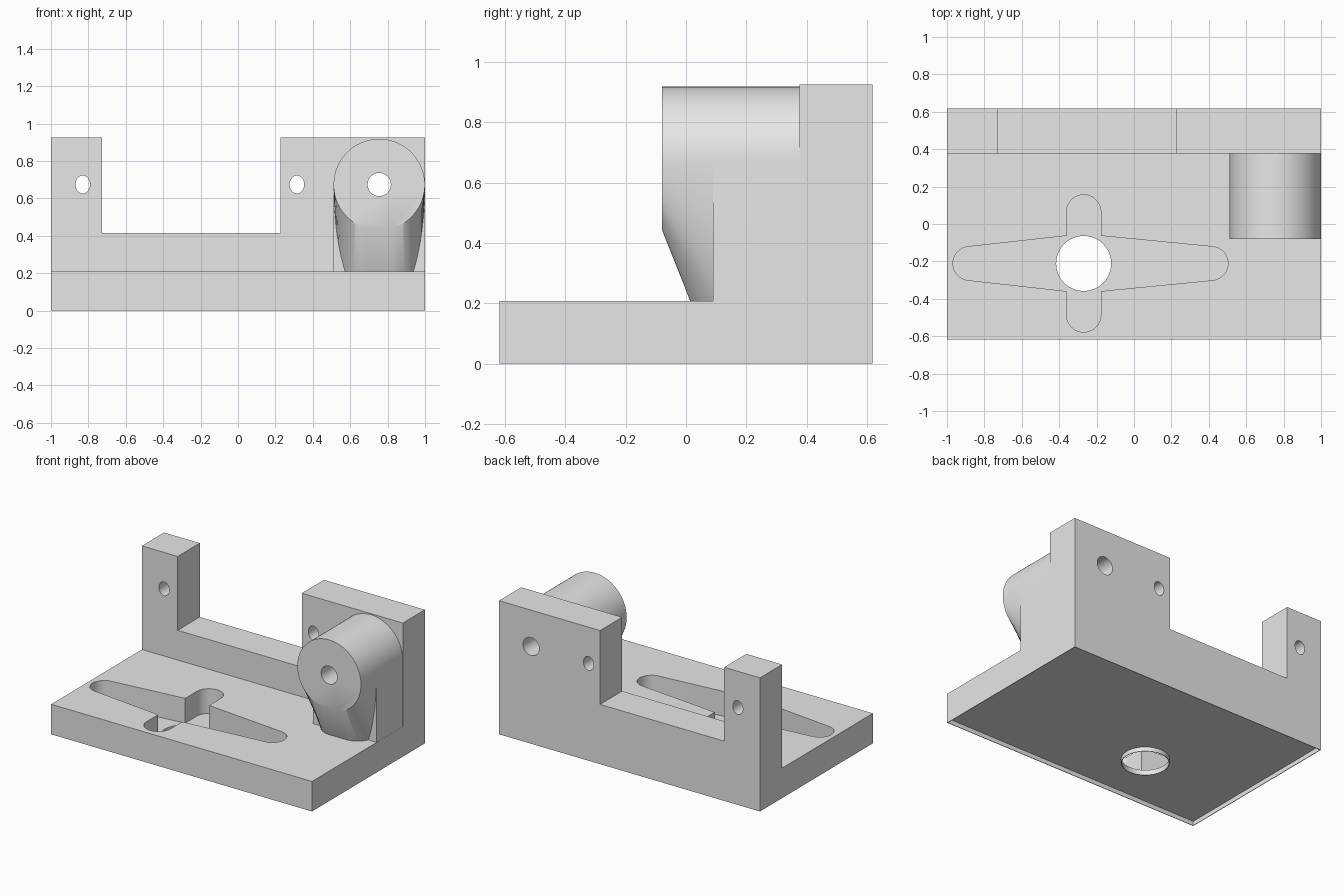
import bpy, bmesh
from math import sin, cos, radians, pi

if "Cube" in bpy.data.objects:
    bpy.data.objects.remove(bpy.data.objects["Cube"], do_unlink=True)

grey = bpy.data.materials.new("light_grey")
grey.use_nodes = True
grey.diffuse_color = (0.8, 0.8, 0.8, 1)
grey.node_tree.nodes["Principled BSDF"].inputs["Base Color"].default_value = (0.8, 0.8, 0.8, 1)

# Main dimensions
HALF_X, HALF_Y = 1.0, 0.618
BASE_TOP, WALL_TOP, WALL_Y = 0.208, 0.926, 0.376
BOSS_X, BOSS_Z, BOSS_R = 0.755, 0.674, 0.244
NOSE_Y, ARCH_Y = -0.08, 0.09
HUB_X, HUB_Y, HUB_R = -0.269, -0.211, 0.147


def loft(name, rings, closed=False):
    """Skin a row of equal point rings; cap the ends unless the row is closed."""
    bm = bmesh.new()
    rows = [[bm.verts.new(p) for p in ring] for ring in rings]
    pairs = list(zip(rows, rows[1:]))
    if closed:
        pairs.append((rows[-1], rows[0]))
    else:
        bm.faces.new(rows[0])
        bm.faces.new(rows[-1])
    for a, b in pairs:
        for i in range(len(a)):
            j = (i + 1) % len(a)
            bm.faces.new((a[i], a[j], b[j], b[i]))
    bmesh.ops.recalc_face_normals(bm, faces=bm.faces)
    mesh = bpy.data.meshes.new(name)
    bm.to_mesh(mesh)
    bm.free()
    mesh.materials.append(grey)
    ob = bpy.data.objects.new(name, mesh)
    bpy.context.scene.collection.objects.link(ob)
    return ob


def prism_y(name, outline, y0, y1):
    return loft(name, [[(x, y, z) for x, z in outline] for y in (y0, y1)])


def prism_z(name, outline, z0, z1):
    return loft(name, [[(x, y, z) for x, y in outline] for z in (z0, z1)])


def box(name, x0, x1, y0, y1, z0, z1):
    return prism_z(name, [(x0, y0), (x1, y0), (x1, y1), (x0, y1)], z0, z1)


def arc(cx, cy, rx, ry, a0, a1, n):
    angles = [radians(a0 + (a1 - a0) * i / n) for i in range(n + 1)]
    return [(cx + rx * cos(a), cy + ry * sin(a)) for a in angles]


def circle(cx, cy, rx, ry, n=48):
    return arc(cx, cy, rx, ry, 0, 360, n)[:-1]


def finish(ob, cutters=()):
    """Cut, apply, then shade smooth with sharp corners kept."""
    bpy.ops.object.select_all(action='DESELECT')
    ob.select_set(True)
    bpy.context.view_layer.objects.active = ob
    for c in cutters:
        mod = ob.modifiers.new("cut", 'BOOLEAN')
        mod.operation, mod.solver, mod.object = 'DIFFERENCE', 'EXACT', c
        bpy.ops.object.modifier_apply(modifier=mod.name)
    bpy.ops.object.shade_smooth_by_angle(angle=radians(30))


# Cutters: underside recess, cross pocket, hub hole, drilled holes
LIP, RECESS = 0.004, 0.03
recess = box("recess_cutter", LIP - HALF_X, HALF_X - LIP, LIP - HALF_Y, HALF_Y - LIP, -0.1, RECESS)

ARM, SLOT, WAIST = 0.09, 0.092, 0.148
cross = (arc(0.413, HUB_Y, ARM, ARM, -84, 84, 20)
         + [(HUB_X + SLOT, HUB_Y + WAIST)]
         + arc(HUB_X, HUB_Y + 0.275, SLOT, SLOT, 0, 180, 20)
         + [(HUB_X - SLOT, HUB_Y + WAIST)]
         + arc(-0.878, HUB_Y, ARM, ARM, 96, 264, 20)
         + [(HUB_X - SLOT, HUB_Y - WAIST)]
         + arc(HUB_X, HUB_Y - 0.275, SLOT, SLOT, 180, 360, 20)
         + [(HUB_X + SLOT, HUB_Y - WAIST)])
pocket = prism_z("pocket_cutter", cross, 0.036, 0.5)
hub = prism_z("hub_cutter", circle(HUB_X, HUB_Y, HUB_R, HUB_R, 64), -0.2, 0.5)
bore = prism_y("bore_cutter", circle(BOSS_X, BOSS_Z, 0.062, 0.062), -1, 1)
pins = [prism_y("pin_cutter", circle(x, BOSS_Z, 0.039, 0.048, 32), -1, 1) for x in (-0.83, 0.315)]
below = box("below_cutter", 0, 2, -1, 1, -1, BASE_TOP)

# Base plate with the cross-shaped pocket
base = box("base_plate", -HALF_X, HALF_X, -HALF_Y, WALL_Y, 0, BASE_TOP)
finish(base, [recess, pocket, hub])

# Thin collar under the hub hole
ring = [(r, z) for r, z in ((HUB_R, 0), (HUB_R + LIP, 0), (HUB_R + LIP, 0.032), (HUB_R, 0.032))]
collar = loft("hub_collar", [[(x, y, z) for x, y in circle(HUB_X, HUB_Y, r, r, 64)]
                             for r, z in ring], closed=True)
finish(collar)

# Back wall with the wide notch
L, R, FLOOR = -0.726, 0.226, 0.414
wall = prism_y("back_wall", [(-HALF_X, 0), (HALF_X, 0), (HALF_X, WALL_TOP), (R, WALL_TOP), (R, FLOOR),
                             (L, FLOOR), (L, WALL_TOP), (-HALF_X, WALL_TOP)], WALL_Y, HALF_Y)
finish(wall, [recess, bore] + pins)

# Arched block joining the boss to the wall
arch = prism_y("boss_block", arc(BOSS_X, BOSS_Z, BOSS_R, BOSS_R, 0, 180, 48)
               + [(BOSS_X - BOSS_R, BOSS_TOP) for BOSS_TOP in (BASE_TOP,)]
               + [(BOSS_X + BOSS_R, BASE_TOP)], ARCH_Y, WALL_Y)
finish(arch, [bore])


# Round nose whose underside flares down to the base
def nose_ring(y, drop):
    ring = []
    for i in range(96):
        a = 2 * pi * i / 96
        s = sin(a)
        dz = BOSS_R * s if s > 0 else drop * max(s, -0.94)
        ring.append((BOSS_X + BOSS_R * cos(a), y, BOSS_Z + dz))
    return ring


nose = loft("boss_nose", [nose_ring(NOSE_Y, BOSS_R), nose_ring(ARCH_Y, 0.70)])
finish(nose, [below, bore])

for cutter in [recess, pocket, hub, bore, below] + pins:
    bpy.data.objects.remove(cutter, do_unlink=True)
